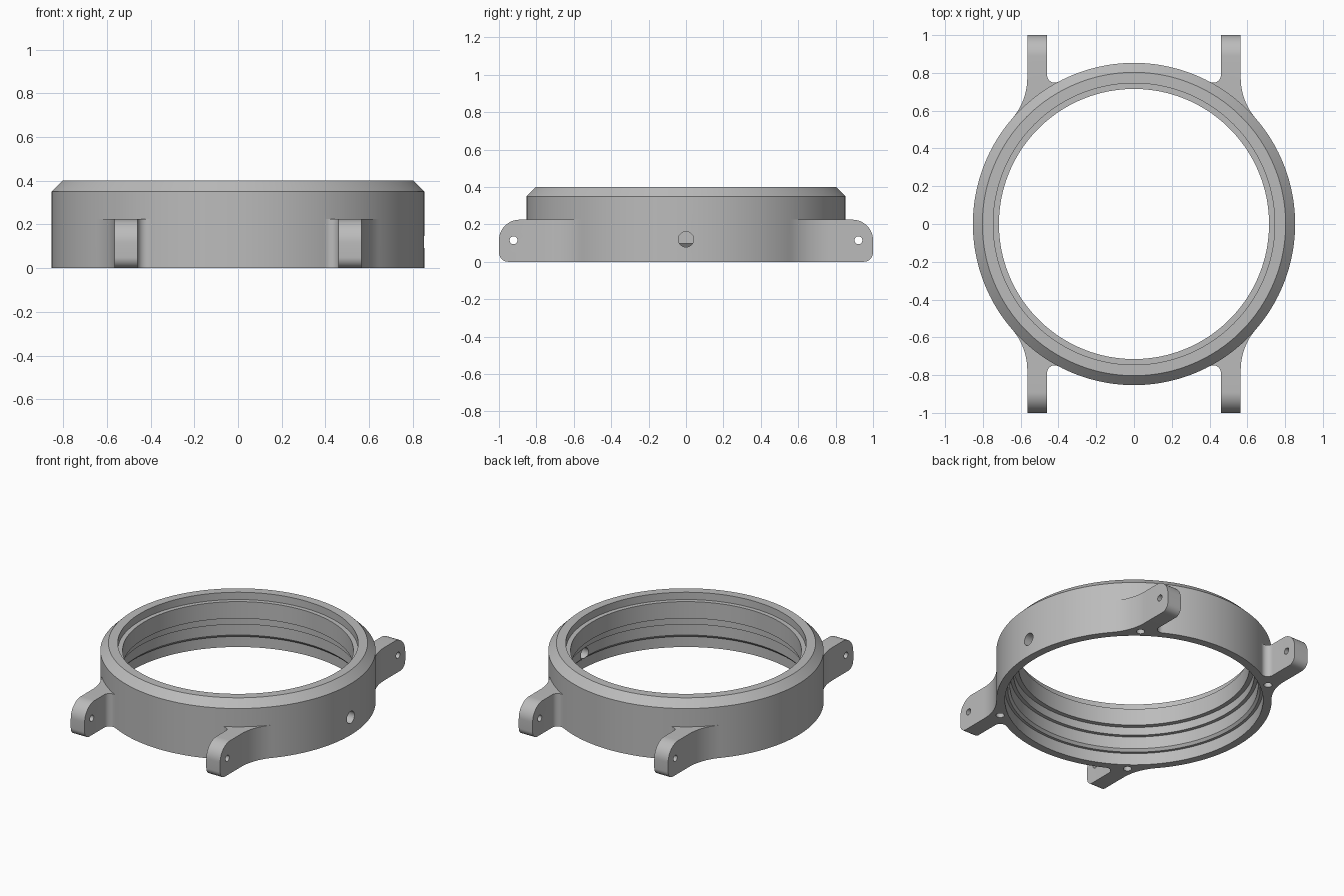
import bpy, bmesh, math
from mathutils import Matrix

if "Cube" in bpy.data.objects:
    bpy.data.objects.remove(bpy.data.objects["Cube"])

R = 0.853            # outer radius of the case
LUG_IN, LUG_OUT = 0.46, 0.565
LUG_TOP = 0.225


def make_object(name, bm):
    bmesh.ops.recalc_face_normals(bm, faces=bm.faces)
    mesh = bpy.data.meshes.new(name)
    bm.to_mesh(mesh)
    bm.free()
    obj = bpy.data.objects.new(name, mesh)
    bpy.context.collection.objects.link(obj)
    return obj


def prism(bm, points, offset):
    """Close a polygon and extrude it along an offset vector."""
    face = bm.faces.new([bm.verts.new(p) for p in points])
    out = bmesh.ops.extrude_face_region(bm, geom=[face])
    verts = [g for g in out["geom"] if isinstance(g, bmesh.types.BMVert)]
    bmesh.ops.translate(bm, verts=verts, vec=offset)


def arc(cx, cy, r, a0, a1, n):
    return [(cx + r * math.cos(a0 + (a1 - a0) * i / n),
             cy + r * math.sin(a0 + (a1 - a0) * i / n)) for i in range(n + 1)]


def cylinder(bm, centre, radius, length, axis="Z"):
    turn = Matrix.Rotation(math.pi / 2, 4, "Y") if axis == "X" else Matrix()
    bmesh.ops.create_cone(bm, cap_ends=True, segments=40, radius1=radius,
                          radius2=radius, depth=length,
                          matrix=Matrix.Translation(centre) @ turn)


def combine(target, tool, operation):
    mod = target.modifiers.new(operation, "BOOLEAN")
    mod.operation, mod.object, mod.solver = operation, tool, "EXACT"
    bpy.context.view_layer.objects.active = target
    bpy.ops.object.modifier_apply(modifier=mod.name)
    bpy.data.objects.remove(tool)


# Case ring: stepped profile turned around z
profile = [(R, 0), (R, 0.35), (0.803, 0.40), (0.745, 0.40), (0.745, 0.35),
           (0.715, 0.35), (0.715, 0.235), (0.745, 0.235), (0.745, 0.18),
           (0.768, 0.18), (0.768, 0.097), (0.782, 0.08), (0.80, 0.08), (0.80, 0)]
SEG = 192
bm = bmesh.new()
rings = [[bm.verts.new((r * math.cos(2 * math.pi * i / SEG),
                        r * math.sin(2 * math.pi * i / SEG), z))
          for r, z in profile] for i in range(SEG)]
for i in range(SEG):
    a, b = rings[i], rings[(i + 1) % SEG]
    for j in range(len(profile)):
        k = (j + 1) % len(profile)
        bm.faces.new((a[j], b[j], b[k], a[k]))
case = make_object("watch_case", bm)

# Lug plan: straight arm with fillets that run into the ring
big, small = 0.33, 0.04
ox, ix = LUG_OUT + big, LUG_IN - small
oy = math.sqrt((R + big) ** 2 - ox ** 2)
iy = math.sqrt((R + small) ** 2 - ix ** 2)
outer = arc(ox, oy, big, math.pi, math.pi + math.atan2(oy, ox), 20)
inner = arc(ix, iy, small, math.atan2(iy, ix) - math.pi, 0, 10)
root = [(x * 0.96, y * 0.96) for x, y in (outer[-1], (0.55, 0.652), inner[0])]
plan = [(LUG_OUT, 1.1)] + outer + root + inner + [(LUG_IN, 1.1)]
bm = bmesh.new()
for sx in (-1, 1):
    for sy in (-1, 1):
        prism(bm, [(sx * x, sy * y, -0.1) for x, y in plan], (0, 0, 0.5))
lugs = make_object("lugs", bm)

# Side outline rounds the lug tips
top_r, low_r = 0.11, 0.05
half = (arc(1 - low_r, low_r, low_r, -math.pi / 2, 0, 10)
        + arc(1 - top_r, LUG_TOP - top_r, top_r, 0, math.pi / 2, 16))
side = half + [(-y, z) for y, z in reversed(half)]
bm = bmesh.new()
prism(bm, [(-1, y, z) for y, z in side], (2, 0, 0))
combine(lugs, make_object("lug_outline", bm), "INTERSECT")
combine(case, lugs, "UNION")

# Holes: strap pins, crown stem and back screws
bm = bmesh.new()
for sy in (-1, 1):
    cylinder(bm, (0, sy * 0.922, 0.115), 0.021, 1.6, "X")
    for sx in (-1, 1):
        cylinder(bm, (sx * 0.515, sy * 0.677, 0), 0.026, 0.2)
cylinder(bm, (0.8, 0, 0.12), 0.041, 0.3, "X")
combine(case, make_object("hole_cutters", bm), "DIFFERENCE")

# Single metal colour, smooth with sharp edges
steel = bpy.data.materials.new("grey metal")
steel.diffuse_color = (0.5, 0.5, 0.5, 1)
steel.use_nodes = True
steel.node_tree.nodes["Principled BSDF"].inputs["Base Color"].default_value = steel.diffuse_color
case.data.materials.clear()
case.data.materials.append(steel)
for poly in case.data.polygons:
    poly.material_index = 0
bpy.ops.object.select_all(action="DESELECT")
case.select_set(True)
bpy.context.view_layer.objects.active = case
bpy.ops.object.shade_smooth_by_angle(angle=math.radians(25))
